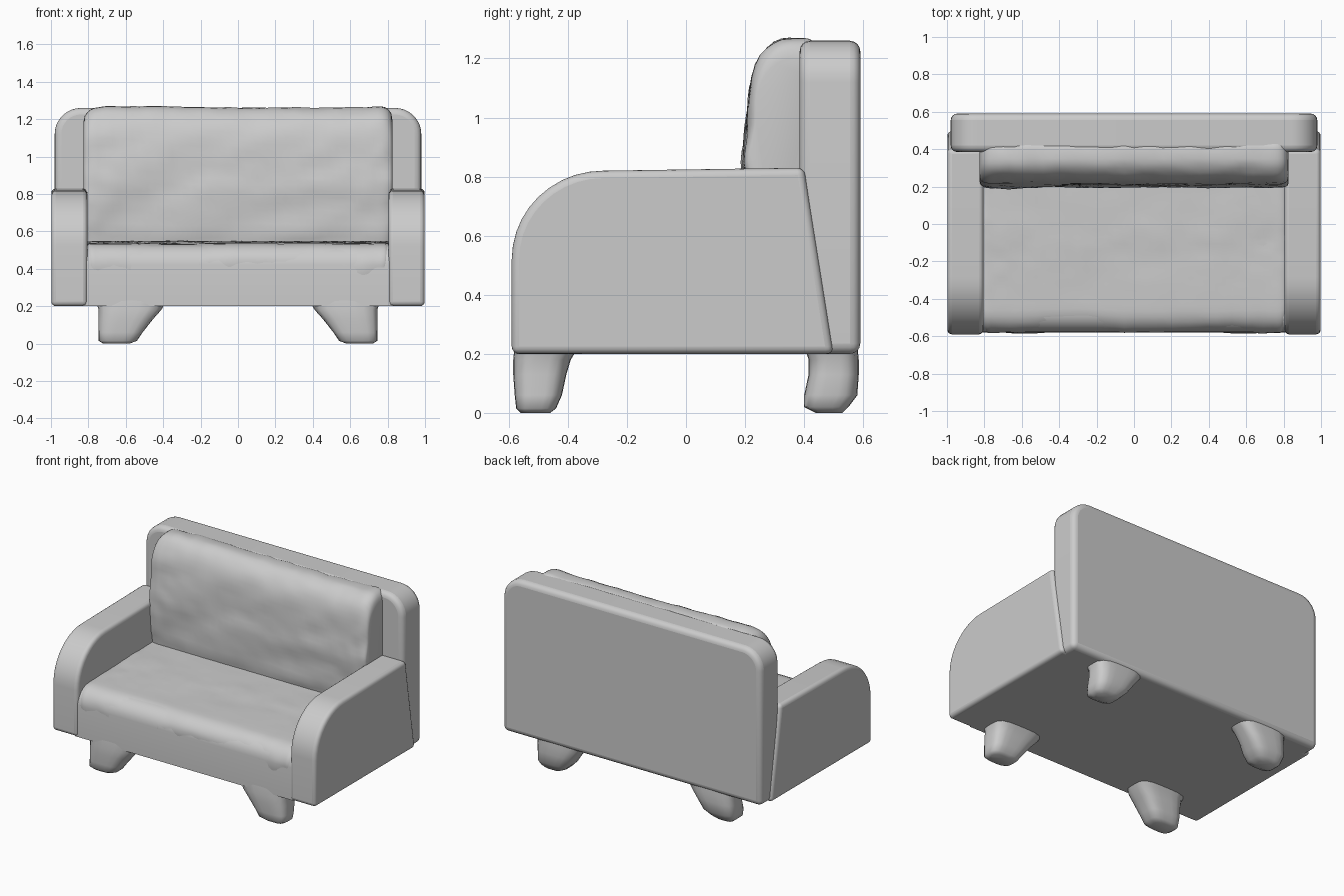
import bpy, bmesh, math
from mathutils import Vector, noise

cube = bpy.data.objects.get("Cube")
if cube:
    bpy.data.objects.remove(cube, do_unlink=True)

grey = bpy.data.materials.new("light grey")
grey.use_nodes = True
colour = (0.6, 0.6, 0.6, 1)
grey.diffuse_color = colour
grey.node_tree.nodes["Principled BSDF"].inputs["Base Color"].default_value = colour


def loft(name, rings, bevel=0.0, angle=40):
    """Skin closed rings of points, cap the ends and round the edges."""
    bm = bmesh.new()
    loops = [[bm.verts.new(p) for p in ring] for ring in rings]
    for a, b in zip(loops, loops[1:]):
        for i in range(len(a)):
            j = (i + 1) % len(a)
            bm.faces.new((a[i], a[j], b[j], b[i]))
    bm.faces.new(loops[0][::-1])
    bm.faces.new(loops[-1])
    bmesh.ops.recalc_face_normals(bm, faces=bm.faces)
    mesh = bpy.data.meshes.new(name)
    bm.to_mesh(mesh)
    bm.free()
    mesh.materials.append(grey)
    obj = bpy.data.objects.new(name, mesh)
    bpy.context.collection.objects.link(obj)
    if bevel:
        mod = obj.modifiers.new("soft edges", "BEVEL")
        mod.width, mod.segments = bevel, 4
        mod.limit_method, mod.angle_limit = "ANGLE", math.radians(35)
    bpy.ops.object.select_all(action="DESELECT")
    bpy.context.view_layer.objects.active = obj
    obj.select_set(True)
    bpy.ops.object.shade_smooth_by_angle(angle=math.radians(angle))
    return obj


def arc(cx, cy, rx, ry, start, end, n=8):
    """Points on an elliptical arc, angles in degrees."""
    steps = [math.radians(start + (end - start) * i / n) for i in range(n + 1)]
    return [(cx + rx * math.cos(t), cy + ry * math.sin(t)) for t in steps]


def resample(points, spacing):
    """Split the edges of a closed outline into short pieces."""
    out = []
    for a, b in zip(points, points[1:] + points[:1]):
        a, b = Vector(a), Vector(b)
        n = max(1, round((b - a).length / spacing))
        out += [a.lerp(b, i / n) for i in range(n)]
    return out


def cushion(name, outline, half_width, edge, crease, cols=48):
    """Wrinkled upholstery: a y-z outline swept in x with rounded ends."""
    pts = resample(outline, 0.035)
    mid = sum(pts, Vector((0, 0))) / len(pts)
    rings = []
    for i in range(cols + 1):
        x = half_width * math.sin(math.pi * (i / cols - 0.5) * 0.96) / math.sin(math.pi * 0.48)
        inset = max(0, (abs(x) - half_width + edge) / edge)
        scale = 1 - 0.18 * (1 - math.sqrt(max(0, 1 - inset ** 2)))
        ring = []
        for p in pts:
            q = mid + (p - mid) * scale
            v = Vector((x, q.x, q.y))
            fold = noise.noise(Vector((x * 3 - v.z * 4, v.y * 4, v.z * 5)))
            fine = noise.noise(v * 14)
            out = (p - mid).normalized() * crease * (fold + 0.4 * fine)
            ring.append(v + Vector((0, out.x, out.y)))
        rings.append(ring)
    return loft(name, rings, angle=60)


# Backrest board with rounded upper corners
half = [(0.98, 0.2)] + arc(0.84, 1.12, 0.14, 0.14, 0, 90)
board = half + [(-x, z) for x, z in reversed(half)]
loft("backrest", [[(x, y, z) for x, z in board] for y in (0.385, 0.59)], 0.035)

# Arms with a curved front and a slanted joint at the back
arm = [(0.5, 0.2), (0.4, 0.83)] + arc(-0.28, 0.52, 0.31, 0.3, 90, 180, 10) + [(-0.59, 0.2)]
for side, label in ((1, "left"), (-1, "right")):
    loft(label + "_arm", [[(side * x, y, z) for y, z in arm] for x in (0.805, 0.998)], 0.025)

# Seat base and padding between the arms
seat = [(0.45, 0.2), (0.45, 0.55), (0.0, 0.54)] + arc(-0.47, 0.42, 0.11, 0.11, 90, 180, 6) + [(-0.58, 0.2)]
loft("seat_base", [[(x, y, z) for y, z in seat] for x in (-0.83, 0.83)])
pad = [(0.4, 0.4), (0.4, 0.55), (0.0, 0.545)] + arc(-0.46, 0.42, 0.12, 0.115, 90, 180, 6) + [(-0.57, 0.3), (-0.45, 0.25)]
cushion("seat_cushion", pad, 0.82, 0.04, 0.012)

# Wrinkled back cushion with a rounded top
pillow = ([(0.46, 0.5), (0.46, 1.22)] + arc(0.40, 1.16, 0.06, 0.105, 40, 90, 3)
          + arc(0.35, 1.06, 0.135, 0.205, 90, 170, 7) + [(0.195, 0.85), (0.2, 0.6), (0.22, 0.5)])
cushion("back_cushion", pillow, 0.825, 0.07, 0.016)


# Stubby legs, splayed toward the outside
def leg(name, side, levels):
    rings = []
    for z, x0, x1, y0, y1 in levels:
        ring = arc((x0 + x1) / 2, (y0 + y1) / 2, 1, 1, 0, 345, 23)
        cx, cy = (x0 + x1) / 2, (y0 + y1) / 2
        soft = []
        for px, py in ring:
            c, s = px - cx, py - cy
            grow = (c ** 4 + s ** 4) ** -0.25
            soft.append((side * (cx + c * grow * (x1 - x0) / 2), cy + s * grow * (y1 - y0) / 2, z))
        rings.append(soft)
    return loft(name, rings, angle=60)


front = [(0.0, 0.58, 0.72, -0.56, -0.46), (0.015, 0.54, 0.745, -0.575, -0.44), (0.06, 0.51, 0.745, -0.58, -0.42),
         (0.13, 0.455, 0.745, -0.585, -0.405), (0.18, 0.41, 0.745, -0.585, -0.39), (0.23, 0.38, 0.76, -0.58, -0.36)]
rear = [(0.0, 0.59, 0.71, 0.44, 0.53), (0.02, 0.55, 0.735, 0.4, 0.55), (0.06, 0.51, 0.745, 0.4, 0.58),
        (0.13, 0.46, 0.745, 0.415, 0.585), (0.18, 0.42, 0.745, 0.415, 0.585), (0.23, 0.38, 0.76, 0.4, 0.58)]
for side, label in ((1, "left"), (-1, "right")):
    leg("front_" + label + "_leg", side, front)
    leg("rear_" + label + "_leg", side, rear)
